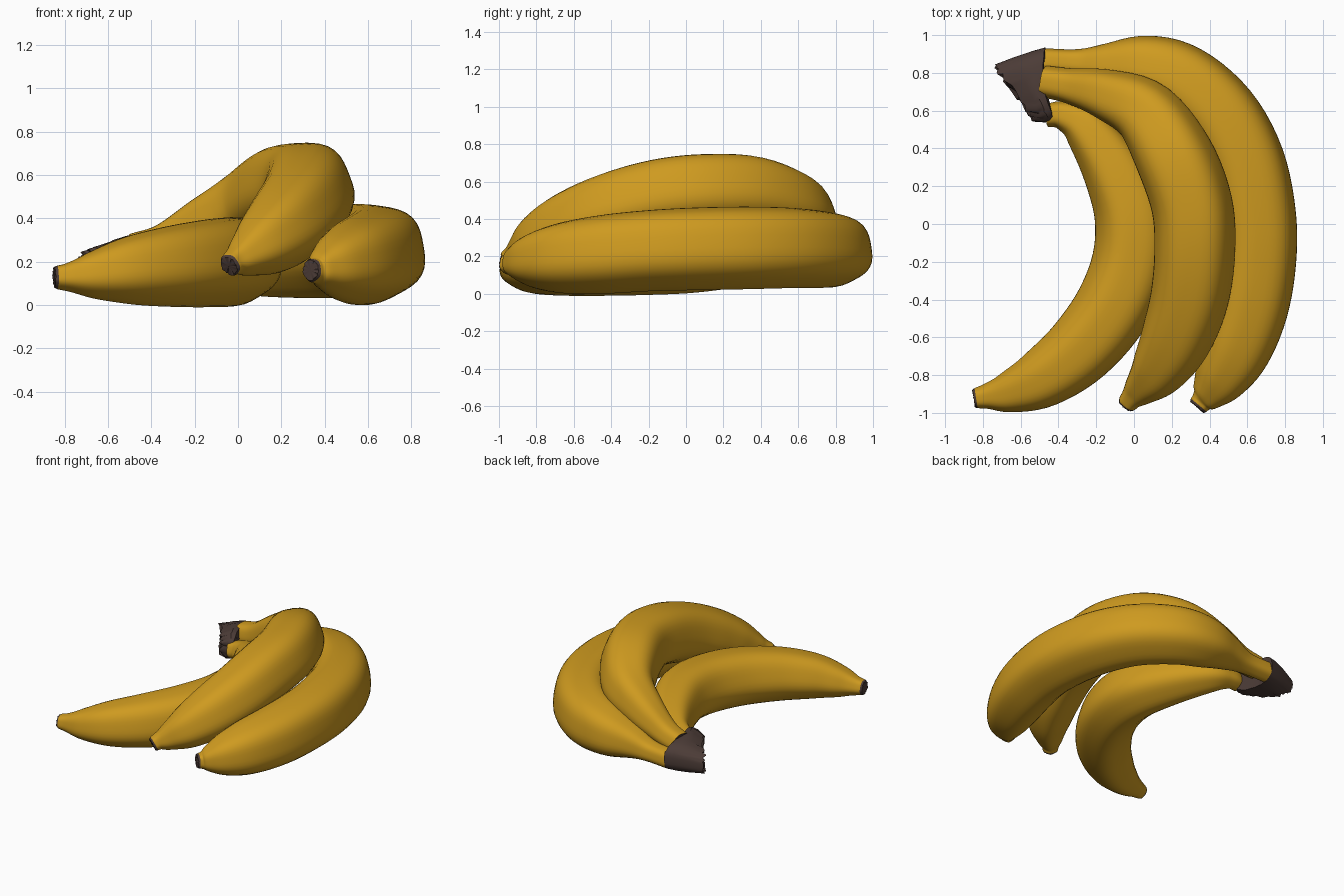
import bpy, bmesh, math, random
from mathutils import Vector

if "Cube" in bpy.data.objects:
    bpy.data.objects.remove(bpy.data.objects["Cube"])

random.seed(4)


def material(name, rgb):
    m = bpy.data.materials.new(name)
    m.diffuse_color = (*rgb, 1)
    m.use_nodes = True
    m.node_tree.nodes["Principled BSDF"].inputs["Base Color"].default_value = m.diffuse_color
    return m


YELLOW = material("ripe_yellow", (0.62, 0.325, 0.014))
BROWN = material("dark_brown", (0.072, 0.045, 0.038))


def smooth_path(pts, steps=5):
    """Catmull-Rom samples of (x, y, z, radius) points."""
    p = [Vector(q) for q in pts]
    p = [2 * p[0] - p[1]] + p + [2 * p[-1] - p[-2]]
    out = []
    for i in range(1, len(p) - 2):
        a, b, c, d = p[i - 1:i + 3]
        for k in range(steps):
            t = k / steps
            out.append(0.5 * (2 * b + (c - a) * t + (2 * a - 5 * b + 4 * c - d) * t * t
                              + (3 * b - a - 3 * c + d) * t ** 3))
    out.append(p[-2])
    return out


def finish(bm, name, angle):
    bmesh.ops.recalc_face_normals(bm, faces=bm.faces)
    me = bpy.data.meshes.new(name)
    bm.to_mesh(me)
    bm.free()
    me.materials.append(YELLOW)
    me.materials.append(BROWN)
    ob = bpy.data.objects.new(name, me)
    bpy.context.collection.objects.link(ob)
    bpy.context.view_layer.objects.active = ob
    ob.select_set(True)
    bpy.ops.object.shade_smooth_by_angle(angle=math.radians(angle))
    ob.select_set(False)


def bridge(bm, a, b, mat=0):
    n = len(a)
    for i in range(n):
        bm.faces.new((a[i], a[(i + 1) % n], b[(i + 1) % n], b[i])).material_index = mat


def fan(bm, ring, tip, mat):
    v = bm.verts.new(tip)
    for i in range(len(ring)):
        bm.faces.new((ring[i], ring[(i + 1) % len(ring)], v)).material_index = mat


def banana(name, pts, roll, sides=40):
    """Rounded five-sided tube along a path, with a rough dark tip."""
    bm = bmesh.new()
    path = smooth_path(pts)
    rings = []
    for i, q in enumerate(path):
        t = (path[min(i + 1, len(path) - 1)] - path[max(i - 1, 0)]).to_3d().normalized()
        out = Vector((0, 0, 1)).cross(t).normalized()
        up = t.cross(out)
        ring = []
        for k in range(sides):
            a = math.tau * k / sides
            r = q[3] * (1.01 + 0.034 * math.cos(5 * (a - math.radians(roll))))
            ring.append(bm.verts.new(q.to_3d() + r * (math.cos(a) * out + math.sin(a) * up)))
        rings.append(ring)
    for a, b in zip(rings, rings[1:]):
        bridge(bm, a, b)
    # ragged dark blossom end
    end = path[-1].to_3d()
    rough = [bm.verts.new(end + (v.co - end) * random.uniform(0.82, 0.9)
                          + t * random.uniform(0.01, 0.016)) for v in rings[-1]]
    bridge(bm, rings[-1], rough, 1)
    fan(bm, rough, end + t * 0.013, 1)
    fan(bm, rings[0][::-1], path[0].to_3d(), 1)
    finish(bm, name, 50)


banana("inner_banana", [
    (-.46, .575, .20, .06), (-.38, .575, .21, .075), (-.26, .51, .212, .118),
    (-.11, .30, .212, .165), (-.01, .05, .21, .195), (-.015, -.20, .205, .202),
    (-.115, -.45, .197, .199), (-.29, -.67, .182, .184), (-.49, -.82, .162, .155),
    (-.66, -.89, .14, .11), (-.775, -.912, .13, .068), (-.835, -.922, .128, .053)], 50)
banana("top_banana", [
    (-.48, .755, .25, .082), (-.34, .73, .285, .093), (-.15, .685, .37, .133),
    (.06, .585, .46, .175), (.21, .36, .53, .205), (.305, .10, .54, .211),
    (.32, -.15, .512, .21), (.29, -.40, .445, .203), (.215, -.62, .36, .184),
    (.12, -.78, .282, .145), (.028, -.88, .222, .09), (-.015, -.925, .20, .06),
    (-.035, -.95, .185, .052)], 58)
banana("outer_banana", [
    (-.48, .86, .17, .07), (-.30, .85, .18, .076), (-.15, .84, .205, .118),
    (.05, .825, .225, .175), (.25, .755, .24, .20), (.45, .575, .25, .211),
    (.58, .33, .25, .217), (.64, .05, .245, .217), (.645, -.20, .235, .213),
    (.607, -.45, .215, .207), (.535, -.67, .195, .186), (.455, -.82, .178, .144),
    (.388, -.91, .165, .09), (.36, -.94, .16, .06), (.343, -.96, .16, .053)], 46)


# Shared stem: flat wedge from the three necks to a ragged slanted cut
def stem_ring(bm, a, b, z, half, ragged, bow=0.0, shrink=1.0, sides=56):
    a, b = Vector(a), Vector(b)
    mid, span = (a + b) / 2, (b - a) / 2
    cut = Vector((-span.y, span.x)).normalized()
    ring = []
    for k in range(sides):
        t = math.tau * k / sides
        c, s = math.cos(t), math.sin(t)
        u = math.copysign(abs(c) ** 0.7, c) * shrink
        w = math.copysign(abs(s) ** 0.7, s) * shrink
        p = mid + span * u + cut * (bow * (1 - u * u) + random.uniform(-ragged, ragged))
        ring.append(bm.verts.new((p.x, p.y, z - .015 * u + half * w
                                  + random.uniform(-ragged, ragged) * .3)))
    return ring


bm = bmesh.new()
rings = [stem_ring(bm, (-.425, .56), (-.47, .935), .205, .105, .003, .03),
         stem_ring(bm, (-.445, .545), (-.54, .915), .205, .112, .004, .03),
         stem_ring(bm, (-.475, .535), (-.63, .885), .198, .104, .008, .01),
         stem_ring(bm, (-.525, .55), (-.74, .842), .187, .083, .016),
         stem_ring(bm, (-.525, .56), (-.715, .83), .187, .078, .016, 0, .6)]
for a, b in zip(rings, rings[1:]):
    bridge(bm, a, b, 1)
fan(bm, rings[0], (-.475, .745, .205), 1)
fan(bm, rings[-1], (-.615, .695, .187), 1)
finish(bm, "stem", 35)
